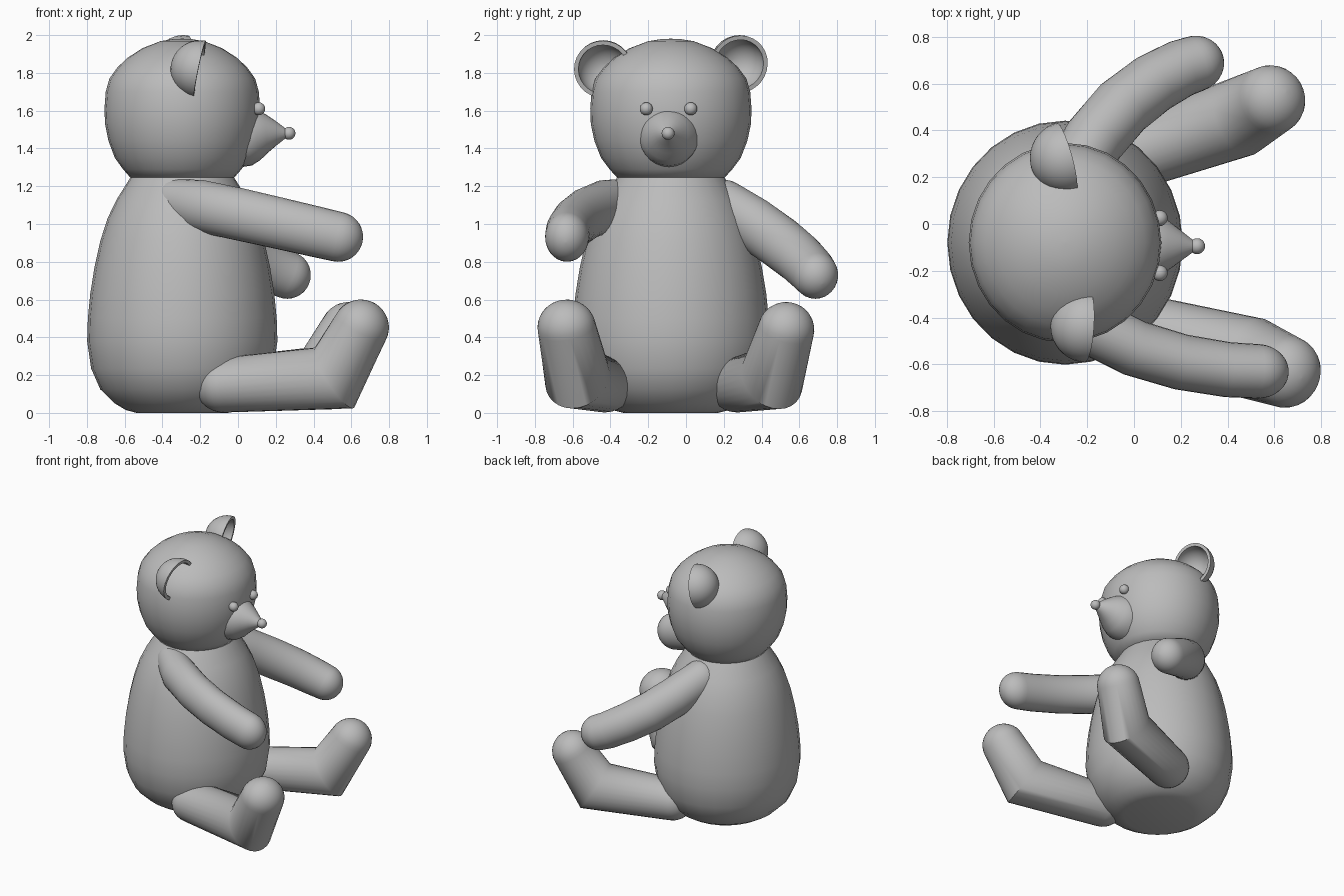
import bpy, bmesh
from math import sin, cos, pi
from mathutils import Vector, Matrix

if "Cube" in bpy.data.objects:
    bpy.data.objects.remove(bpy.data.objects["Cube"])

SIDES = 28
AXIS = Vector((-0.295, -0.08, 0))  # vertical centre line of body and head

grey = bpy.data.materials.new("plain_grey")
grey.use_nodes = True
grey.diffuse_color = (0.5, 0.5, 0.5, 1)
grey.node_tree.nodes["Principled BSDF"].inputs["Base Color"].default_value = (0.5, 0.5, 0.5, 1)


def finish(name, bm, angle=50):
    """Turn a bmesh into a smooth shaded object."""
    bmesh.ops.recalc_face_normals(bm, faces=bm.faces)
    mesh = bpy.data.meshes.new(name)
    bm.to_mesh(mesh)
    bm.free()
    mesh.materials.append(grey)
    obj = bpy.data.objects.new(name, mesh)
    bpy.context.collection.objects.link(obj)
    bpy.ops.object.select_all(action='DESELECT')
    obj.select_set(True)
    bpy.context.view_layer.objects.active = obj
    bpy.ops.object.shade_smooth_by_angle(angle=angle * pi / 180)
    return obj


def skin(name, rings):
    """Join rings of points into a closed tube."""
    bm = bmesh.new()
    loops = [[bm.verts.new(p) for p in ring] for ring in rings]
    for a, b in zip(loops, loops[1:]):
        for i in range(SIDES):
            j = (i + 1) % SIDES
            bm.faces.new((a[i], a[j], b[j], b[i]))
    bm.faces.new(loops[0])
    bm.faces.new(loops[-1])
    return finish(name, bm)


def ring(centre, u, v):
    return [centre + u * cos(2 * pi * i / SIDES) + v * sin(2 * pi * i / SIDES)
            for i in range(SIDES)]


def lathe(name, profile, base=AXIS, squash=0.965):
    """Revolve (radius, height) pairs around a vertical line."""
    return skin(name, [ring(base + Vector((0, 0, z)), Vector((r * squash, 0, 0)),
                            Vector((0, r, 0))) for r, z in profile])


def limb(name, path, radii, widen=1.0, caps=(True, True)):
    """Sweep an oval along a path with mitred bends and round ends."""
    pts = [Vector(p) for p in path]
    dirs = [(b - a).normalized() for a, b in zip(pts, pts[1:])]
    rings = []

    def frame(t):
        side = t.cross(Vector((0, 0, 1))).normalized()
        return side, side.cross(t)

    def cap(p, t, r, steps):
        side, up = frame(t)
        for a in steps:
            c = max(cos(a), 0.02)
            rings.append(ring(p + t * r * sin(a), side * r * widen * c, up * r * c))

    quarter = [k * pi / 16 for k in range(1, 9)]
    if caps[0]:
        cap(pts[0], dirs[0], radii[0], [-a for a in reversed(quarter)])
    for i, (p, r) in enumerate(zip(pts, radii)):
        before, after = dirs[max(i - 1, 0)], dirs[min(i, len(dirs) - 1)]
        t = (before + after).normalized()
        side, up = frame(t)
        rings.append(ring(p, side * r * widen, up * r / t.dot(after)))
    if caps[1]:
        cap(pts[-1], dirs[-1], radii[-1], quarter)
    return skin(name, rings)


def ball(name, centre, radius):
    bm = bmesh.new()
    bmesh.ops.create_uvsphere(bm, u_segments=20, v_segments=12, radius=radius,
                              matrix=Matrix.Translation(centre))
    return finish(name, bm)


def ear(name, centre, facing):
    """Hollow half-sphere opening towards the facing direction."""
    outer, inner, steps = 0.155, 0.132, 10
    profile = [(max(outer * sin(a), 0.002), -outer * cos(a))
               for a in [k * pi / 2 / steps for k in range(steps + 1)]]
    profile += [(max(inner * cos(a), 0.002), -inner * sin(a))
                for a in [k * pi / 2 / steps for k in range(steps + 1)]]
    obj = lathe(name, profile, Vector((0, 0, 0)), 1)
    turn = Vector(facing).to_track_quat('Z', 'Y').to_matrix().to_4x4()
    obj.data.transform(Matrix.Translation(centre) @ turn)


# Torso and head
lathe("body", [(0.25, 0), (0.31, 0.015), (0.37, 0.05), (0.45, 0.125), (0.5, 0.235),
               (0.522, 0.38), (0.518, 0.5), (0.505, 0.63), (0.482, 0.77), (0.45, 0.91),
               (0.41, 1.03), (0.36, 1.13), (0.285, 1.245)])
lathe("head", [(0.28, 1.24), (0.325, 1.29), (0.37, 1.35), (0.405, 1.44), (0.424, 1.53),
               (0.427, 1.61), (0.42, 1.7), (0.4, 1.77), (0.355, 1.83), (0.3, 1.88),
               (0.22, 1.93), (0.12, 1.968), (0.05, 1.979), (0.003, 1.981)])

# Face
limb("muzzle", [(0, -0.09, 1.46), (0.05, -0.09, 1.465), (0.1, -0.092, 1.475),
                (0.15, -0.093, 1.478), (0.2, -0.094, 1.48), (0.26, -0.095, 1.48)],
     [0.16, 0.157, 0.138, 0.104, 0.066, 0.02], caps=(False, False))
ball("nose", (0.27, -0.095, 1.48), 0.034)
for side, y in (("left", 0.025), ("right", -0.21)):
    ball(side + "_eye", (0.11, y, 1.61), 0.034)

# Ears
ear("left_ear", (-0.29, 0.283, 1.845), (0.95, 0.26, -0.17))
ear("right_ear", (-0.202, -0.438, 1.818), (0.975, -0.06, -0.2))

# Arms
limb("left_arm", [(-0.27, 0.2, 1.1), (-0.17, 0.36, 1.0), (-0.05, 0.5, 0.9),
                  (0.08, 0.6, 0.82), (0.2, 0.665, 0.755), (0.26, 0.685, 0.73)],
     [0.135, 0.14, 0.14, 0.136, 0.13, 0.126], 0.95)
limb("right_arm", [(-0.33, -0.33, 1.12), (-0.2, -0.43, 1.095), (0, -0.53, 1.053),
                   (0.2, -0.59, 1.008), (0.4, -0.623, 0.962), (0.53, -0.63, 0.932)],
     [0.12, 0.138, 0.138, 0.136, 0.134, 0.132], 0.88)

# Legs with upturned feet
limb("left_leg", [(-0.08, 0.27, 0.147), (0.45, 0.455, 0.182), (0.585, 0.53, 0.44)],
     [0.145, 0.167, 0.147], 1.02)
limb("right_leg", [(-0.08, -0.43, 0.147), (0.51, -0.575, 0.185), (0.65, -0.632, 0.452)],
     [0.145, 0.167, 0.148], 1.05)
